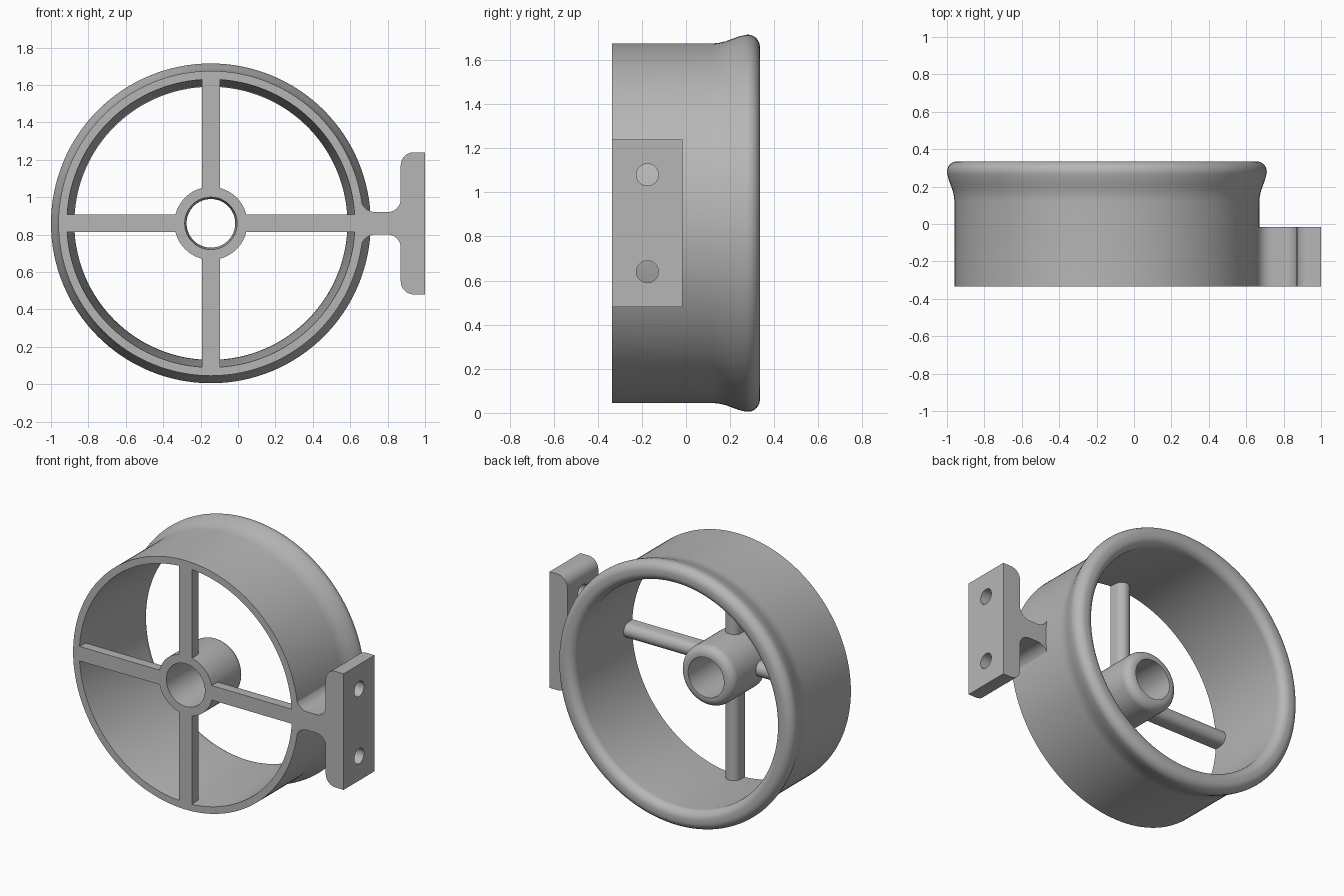
import bpy, bmesh
from math import sin, cos, pi, radians
from mathutils import Matrix, Vector

if "Cube" in bpy.data.objects:
    bpy.data.objects.remove(bpy.data.objects["Cube"], do_unlink=True)

CX, CZ = -0.145, 0.86      # wheel axis
FRONT = -0.335             # front plane

grey = bpy.data.materials.new("plain grey")
grey.use_nodes = True
colour = (0.47, 0.47, 0.47, 1)
grey.diffuse_color = colour
bsdf = next(n for n in grey.node_tree.nodes if n.type == 'BSDF_PRINCIPLED')
bsdf.inputs["Base Color"].default_value = colour


def arc(cx, cy, r, start, end, steps=8):
    """Points on an arc, angles in degrees."""
    angles = [radians(start + (end - start) * i / steps) for i in range(steps + 1)]
    return [(cx + r * cos(a), cy + r * sin(a)) for a in angles]


def finish(name, bm):
    bmesh.ops.recalc_face_normals(bm, faces=bm.faces)
    mesh = bpy.data.meshes.new(name)
    bm.to_mesh(mesh)
    bm.free()
    mesh.materials.append(grey)
    obj = bpy.data.objects.new(name, mesh)
    bpy.context.collection.objects.link(obj)
    return obj


def activate(obj):
    bpy.ops.object.select_all(action='DESELECT')
    obj.select_set(True)
    bpy.context.view_layer.objects.active = obj


def smooth(obj):
    activate(obj)
    bpy.ops.object.shade_smooth_by_angle(angle=radians(32))


def lathe(name, profile, segments):
    """Turn a closed (radius, y) profile around the wheel axis."""
    bm = bmesh.new()
    rings = []
    for i in range(segments):
        a = 2 * pi * i / segments
        rings.append([bm.verts.new((CX + r * cos(a), y, CZ + r * sin(a)))
                      for r, y in profile])
    n = len(profile)
    for i in range(segments):
        p, q = rings[i], rings[(i + 1) % segments]
        for j in range(n):
            k = (j + 1) % n
            bm.faces.new((p[j], p[k], q[k], q[j]))
    smooth(finish(name, bm))


def prism(name, points, offset, matrix=Matrix()):
    """Extrude a closed outline of 3D points by an offset."""
    bm = bmesh.new()
    face = bm.faces.new([bm.verts.new(p) for p in points])
    new = bmesh.ops.extrude_face_region(bm, geom=[face], use_keep_orig=True)
    moved = [v for v in new["geom"] if isinstance(v, bmesh.types.BMVert)]
    bmesh.ops.translate(bm, verts=moved, vec=Vector(offset))
    bm.transform(matrix)
    return finish(name, bm)


# Rim: thin tapered wall flaring into a rounded bead at the back
flare = [(0.815, 0.12), (0.818, 0.15), (0.825, 0.18), (0.836, 0.21), (0.847, 0.24)]
bead = arc(0.80, 0.28, 0.055, -15, 90, 10) + arc(0.785, 0.28, 0.055, 90, 180, 10)
lathe("rim", [(0.77, FRONT), (0.815, FRONT)] + flare + bead, 128)

# Hub: bored boss with a rounded back edge
hub_end = arc(0.14, -0.055, 0.055, 0, 90)
lathe("hub", [(0.14, FRONT), (0.195, FRONT)] + hub_end + [(0.13, 0.0)], 64)

# Spokes: flat front, half-round back
half = 0.0475
section = [(half, FRONT)] + arc(0, FRONT + 0.05, half, 0, 180, 14) + [(-half, FRONT)]
for i, side in enumerate(("left", "top", "right", "bottom")):
    turn = Matrix.Translation((CX, 0, CZ)) @ Matrix.Rotation(-i * pi / 2, 4, 'Y')
    smooth(prism("spoke_" + side, [(0.165, y, z) for z, y in section],
                 (0.61, 0, 0), turn))

# Mounting bracket: filleted stem and plate, mirrored about the axis height
upper = [(0.645, 0.14)]
upper += arc(0.735, 0.14, 0.08, 180, 270)
upper += arc(0.80, 0.13, 0.07, 270, 360)
upper += arc(0.94, 0.31, 0.07, 180, 90)
upper += [(1.0, 0.38)]
outline = upper + [(x, -z) for x, z in reversed(upper)]
bracket = prism("mounting_bracket", [(x, FRONT, CZ + z) for x, z in outline],
                (0, 0.32, 0))

# Two bolt holes through the plate
for z in (-0.22, 0.22):
    circle = arc(-0.175, CZ + z, 0.05, 0, 360, 32)[:-1]
    cutter = prism("hole_cutter", [(0.84, y, h) for y, h in circle], (0.2, 0, 0))
    cutter.hide_render = True
    activate(bracket)
    mod = bracket.modifiers.new("hole", 'BOOLEAN')
    mod.operation = 'DIFFERENCE'
    mod.solver = 'EXACT'
    mod.object = cutter
    bpy.ops.object.modifier_apply(modifier=mod.name)
    bpy.data.objects.remove(cutter, do_unlink=True)
smooth(bracket)
